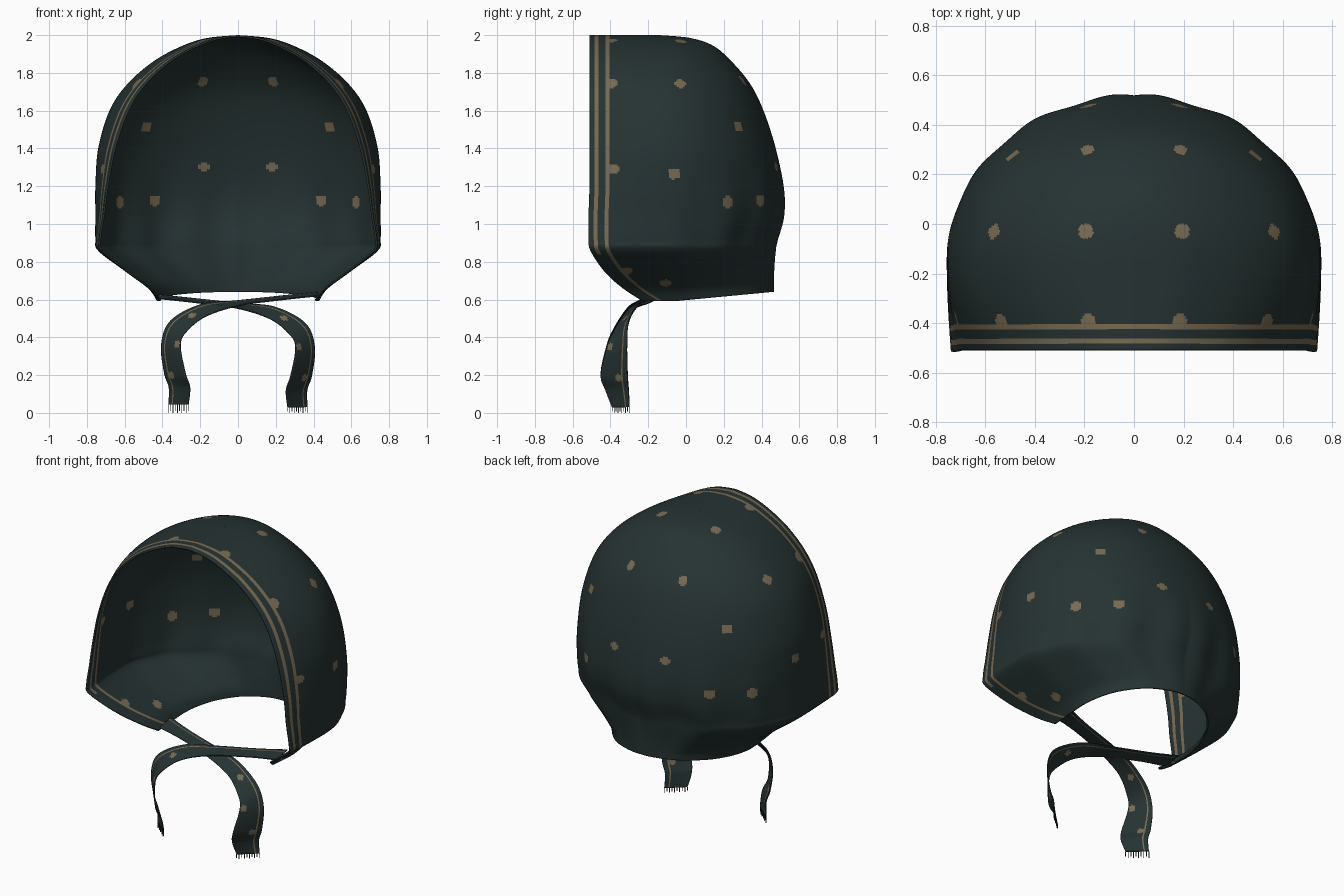
import bpy, math
from mathutils import Vector

if "Cube" in bpy.data.objects:
    bpy.data.objects.remove(bpy.data.objects["Cube"])


def material(name, rgb):
    m = bpy.data.materials.new(name)
    m.diffuse_color = (*rgb, 1)
    m.use_nodes = True
    m.node_tree.nodes["Principled BSDF"].inputs["Base Color"].default_value = m.diffuse_color
    return m


CLOTH = material("dark green cloth", (0.019, 0.032, 0.032))
TAN = material("tan print", (0.19, 0.145, 0.082))


def spline(nodes, i, t):
    # Catmull-Rom between node i and i + 1
    n = len(nodes) - 1
    rows = zip(nodes[max(i - 1, 0)], nodes[i], nodes[i + 1], nodes[min(i + 2, n)])
    return [0.5 * (2 * b + (c - a) * t + (2 * a - 5 * b + 4 * c - d) * t * t
                   + (3 * b - a - 3 * c + d) * t ** 3) for a, b, c, d in rows]


def make(name, grid, rule, thickness):
    # Sheet mesh from rows of points; rule(r, c, centre) says if a face is tan
    cols = len(grid[0])
    verts = [p for row in grid for p in row]
    faces, mats = [], []
    for r in range(len(grid) - 1):
        for c in range(cols - 1):
            f = (r * cols + c, r * cols + c + 1, (r + 1) * cols + c + 1, (r + 1) * cols + c)
            faces.append(f)
            mats.append(int(rule(r, c, sum((Vector(verts[i]) for i in f), Vector()) / 4)))
    me = bpy.data.meshes.new(name)
    me.from_pydata(verts, [], faces)
    me.materials.append(CLOTH)
    me.materials.append(TAN)
    me.polygons.foreach_set("material_index", mats)
    ob = bpy.data.objects.new(name, me)
    bpy.context.collection.objects.link(ob)
    bpy.context.view_layer.objects.active = ob
    ob.select_set(True)
    weld = ob.modifiers.new("weld", "WELD")
    weld.merge_threshold = 0.0004
    s = ob.modifiers.new("thickness", "SOLIDIFY")
    s.thickness, s.offset = thickness, 0
    bpy.ops.object.shade_smooth_by_angle(angle=math.radians(50))
    ob.select_set(False)
    return ob


# Hood: horizontal slices (z, half width, front half width, front y, widest y, back y)
SLICES = [
    (1.995, 0.0, 0.0, -.51, -.15, -.14), (1.98, .16, .11, -.51, -.15, .02),
    (1.94, .29, .22, -.51, -.15, .14), (1.86, .44, .36, -.51, -.15, .235),
    (1.74, .58, .49, -.51, -.15, .335), (1.6, .675, .58, -.51, -.15, .405),
    (1.4, .735, .65, -.51, -.15, .47), (1.2, .75, .69, -.51, -.15, .51),
    (1.05, .75, .71, -.515, -.15, .51), (.92, .75, .73, -.515, -.15, .475),
    (.86, .735, .72, -.505, -.15, .465), (.75, .59, .585, -.43, -.13, .46),
    (.66, .47, .465, -.33, -.08, .46), (.595, .425, .41, -.23, -.02, .46)]
EDGE = [0, .009, .018, .027, .0375, .048, .06, .072, .085, .0955, .106]
SIDE, BACK = 24, 70


def slice_points(z, w, xf, yf, ym, yb):
    w, xf = max(w, 0), max(xf, 0)
    depth = ym - yf
    ds = EDGE + [EDGE[-1] + (depth - EDGE[-1]) * k / SIDE for k in range(1, SIDE + 1)]
    half = [(xf + (w - xf) * math.sin(math.pi / 2 * d / depth), yf + d) for d in ds]
    fold = max(0, 1 - abs(z - .95) / .4) * .012      # soft gathers low on the back
    for k in range(1, BACK + 1):
        a = math.pi / 2 * k / BACK
        g = 1 + fold * math.sin(a * 14) * math.sin(a) * 1.5
        half.append((w * math.cos(a) * g, ym + (yb - ym) * math.sin(a) * g))
    low = min(max((.85 - z) / .25, 0), 1)
    pts = [(x, y, z + low * .045 * max(0, (y + .05) / .5)) for x, y in half]
    return pts + [(-x, y, zz) for x, y, zz in reversed(pts[:-1])]


hood = []
for i in range(len(SLICES) - 1):
    a, b = SLICES[i], SLICES[i + 1]
    n = max(3, math.ceil(math.hypot(a[0] - b[0], a[1] - b[1]) / .012))
    hood += [slice_points(*spline(SLICES, i, k / n)) for k in range(n)]
hood.append(slice_points(*SLICES[-1]))

# Printed spots on one side, mirrored and snapped to the cloth
SPOTS = [(.19, -.03, 1.97), (.56, -.03, 1.74), (.19, .31, 1.76), (.5, .29, 1.52),
         (.18, .49, 1.31), (.44, .39, 1.13), (.62, .22, 1.12), (.74, -.07, 1.27),
         (.19, -.39, 1.97), (.53, -.39, 1.74), (.72, -.39, 1.29), (.62, -.31, .72),
         (.53, -.11, .67)]
cloud = [Vector(p) for row in hood for p in row]
snapped = []
for s in SPOTS:
    q = min(cloud, key=lambda p: (p - Vector(s)).length_squared)
    snapped.append(Vector((abs(q.x), q.y, q.z)))
LAST = len(hood[0]) - 2


def hood_tan(r, c, p):
    c = min(c, LAST - c)
    if c in (8, 9) or (c in (3, 4) and p.z > .84):   # two stripes by the face edge
        return True
    q = Vector((abs(p.x), p.y, p.z))
    return any((q - s).length_squared < .03 ** 2 for s in snapped)


make("hood", hood, hood_tan, .01)

# Tie straps: centre x, y, z and half width vector; they cross under the chin
STRAP = [(-.42, -.15, .615, 0, .06, .01), (-.25, -.19, .597, 0, .045, .01),
         (0, -.25, .567, .01, .045, .012), (.18, -.30, .53, .015, .04, .03),
         (.31, -.345, .45, .045, .04, .025), (.355, -.365, .35, .05, .052, 0),
         (.335, -.38, .2, .055, .07, 0), (.31, -.365, .12, .055, .06, 0),
         (.315, -.345, .03, .052, .045, 0)]
WIDE = 18


def strap(name, side, lift):
    grid = []
    for i in range(len(STRAP) - 1):
        for k in range(14 + (i == len(STRAP) - 2)):
            x, y, z, wx, wy, wz = spline(STRAP, i, k / 14)
            row = []
            for c in range(WIDE + 1):
                u = 2 * c / WIDE - 1
                row.append((side * (x + wx * u), y + wy * u, z + wz * u + lift))
            grid.append(row)
    dots = [Vector(grid[r][c]) for r, c in ((48, 9), (70, 3), (86, 12))]
    make(name, grid, lambda r, c, p: c == 14 or any((p - d).length < .02 for d in dots), .006)
    # Frayed threads hanging from the strap end
    for c in range(0, WIDE + 1, 2):
        x, y, z = grid[-1][c]
        h = z if c % 4 else z * .75
        bpy.ops.mesh.primitive_cube_add(size=1, location=(x, y, z - h / 2))
        t = bpy.context.object
        t.name = name + "_thread"
        t.scale = (.004, .004, h)
        t.data.materials.append(CLOTH)
        t.select_set(False)


strap("right_strap", 1, 0)
strap("left_strap", -1, .014)
